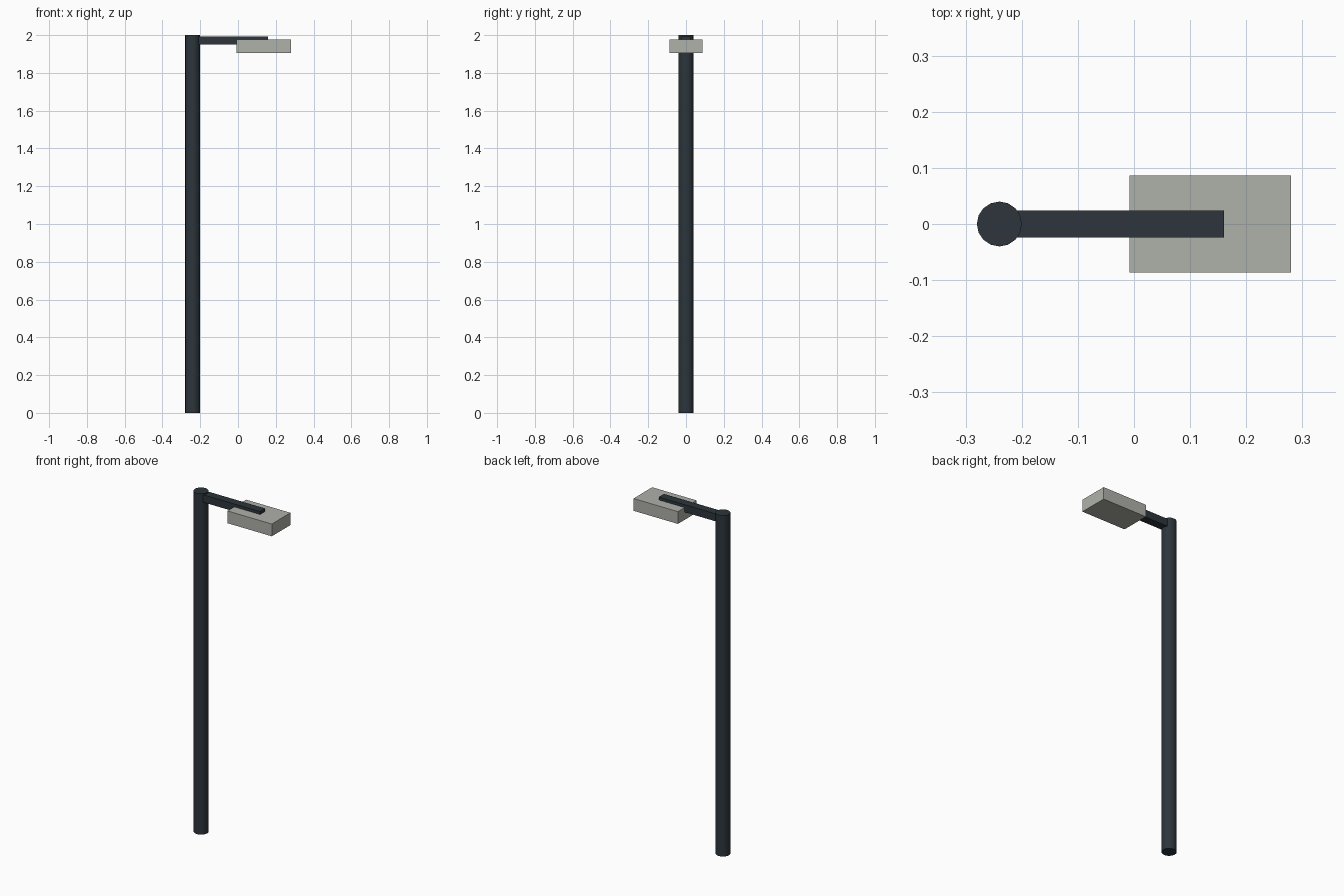
import bpy
import math

if "Cube" in bpy.data.objects:
    bpy.data.objects.remove(bpy.data.objects["Cube"])


def material(name, rgb):
    m = bpy.data.materials.new(name)
    m.diffuse_color = (*rgb, 1.0)
    m.use_nodes = True
    m.node_tree.nodes["Principled BSDF"].inputs["Base Color"].default_value = m.diffuse_color
    return m


def box(name, lo, hi, mat):
    centre = [(a + b) / 2 for a, b in zip(lo, hi)]
    bpy.ops.mesh.primitive_cube_add(size=1, location=centre)
    ob = bpy.context.object
    ob.name = name
    ob.scale = [b - a for a, b in zip(lo, hi)]
    bpy.ops.object.transform_apply(location=False, rotation=False, scale=True)
    ob.data.materials.append(mat)
    return ob


dark_metal = material("dark slate metal", (0.026, 0.036, 0.044))
pale_grey = material("pale warm grey", (0.43, 0.44, 0.40))

# Upright pole
bpy.ops.mesh.primitive_cylinder_add(vertices=16, radius=0.04, depth=2.0,
                                    location=(-0.24, 0, 1.0))
pole = bpy.context.object
pole.name = "pole"
pole.data.materials.append(dark_metal)
bpy.ops.object.shade_smooth_by_angle(angle=math.radians(35))

# Horizontal arm, starting inside the pole
box("arm", (-0.24, -0.024, 1.949), (0.16, 0.024, 1.993), dark_metal)

# Lamp head hung under the arm
box("lamp_head", (-0.008, -0.0865, 1.904), (0.28, 0.0865, 1.976), pale_grey)
